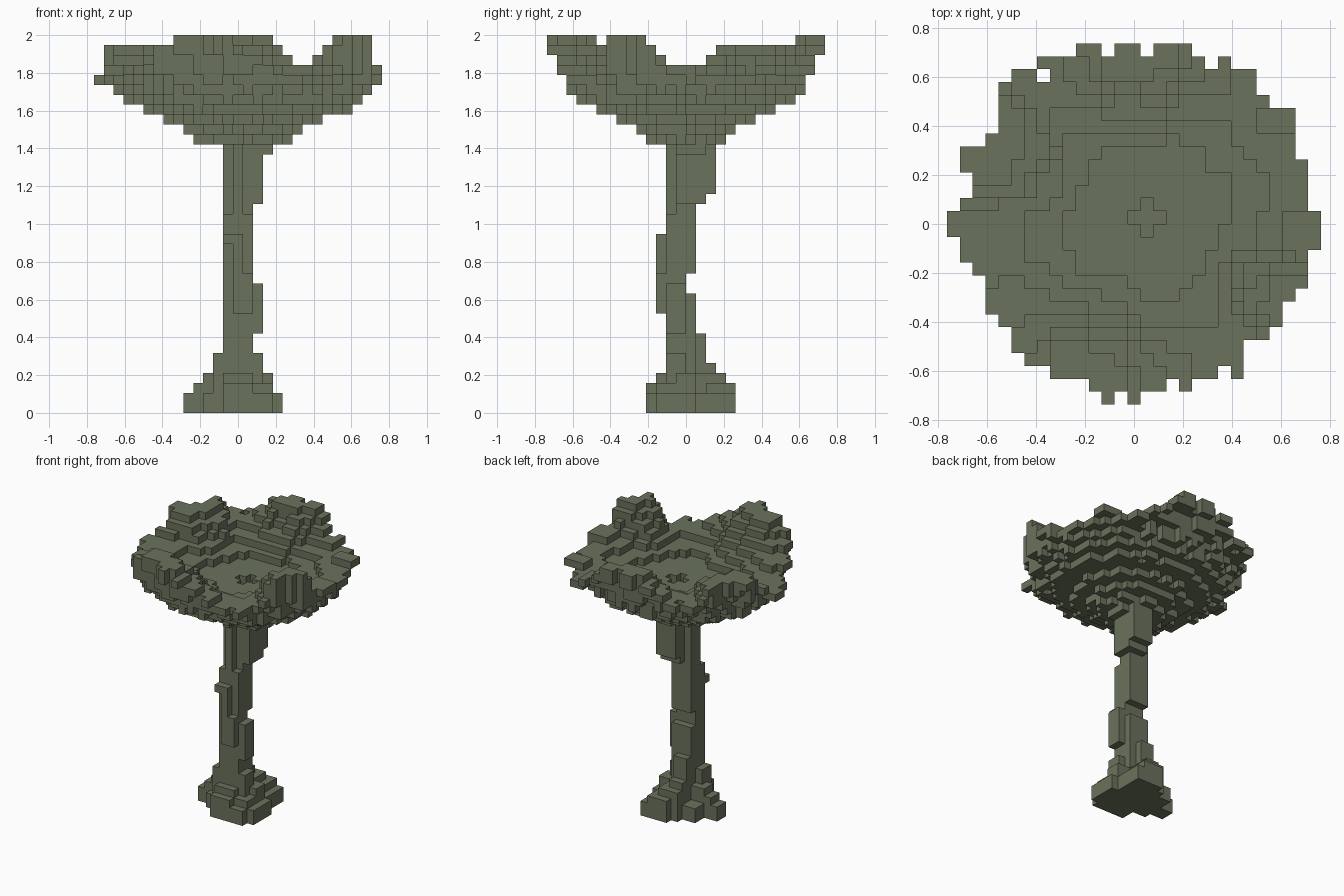
import bpy, bmesh, math, random
from mathutils import Vector, noise

random.seed(4)
U = 2 / 38                      # edge of one block
NX, NY = 29, 28                 # blocks across and deep

cube = bpy.data.objects.get("Cube")
if cube:
    bpy.data.objects.remove(cube, do_unlink=True)

mat = bpy.data.materials.new("moss green")
mat.use_nodes = True
colour = (0.147, 0.168, 0.107, 1)
mat.diffuse_color = colour
bsdf = mat.node_tree.nodes["Principled BSDF"]
bsdf.inputs["Base Color"].default_value = colour
bsdf.inputs["Roughness"].default_value = 0.9

# The four corners of the face pointing along each axis direction
SIDES = []
for axis in range(3):
    for sign in (0, 1):
        ring = [(0, 0), (1, 0), (1, 1), (0, 1)]
        if not sign:
            ring.reverse()
        corners = []
        for a, b in ring:
            c = [0, 0, 0]
            c[axis], c[(axis + 1) % 3], c[(axis + 2) % 3] = sign, a, b
            corners.append(c)
        step = [0, 0, 0]
        step[axis] = 2 * sign - 1
        SIDES.append((step, corners))


def block_object(name, cells, solid):
    """Skin a set of blocks, leaving out faces buried in the solid."""
    bm = bmesh.new()
    verts = {}
    for cell in sorted(cells):
        for step, corners in SIDES:
            if tuple(p + s for p, s in zip(cell, step)) in solid:
                continue
            face = []
            for c in corners:
                k = tuple(p + s for p, s in zip(cell, c))
                if k not in verts:
                    verts[k] = bm.verts.new(((k[0] - NX / 2) * U, (k[1] - NY / 2) * U, k[2] * U))
                face.append(verts[k])
            bm.faces.new(face)
    mesh = bpy.data.meshes.new(name)
    bm.to_mesh(mesh)
    bm.free()
    mesh.materials.append(mat)
    bpy.context.collection.objects.link(bpy.data.objects.new(name, mesh))


def box(x, y, z):
    return {(i, j, k) for i in range(*x) for j in range(*y) for k in range(*z)}


# Canopy outline: first and last column of each row, back to front
LEFT = [10, 7, 5, 4, 4, 4, 4, 3, 1, 1, 2, 2, 1, 0, 0, 1, 1, 2, 3, 3, 3, 4, 5, 5, 6, 8, 11, 12]
RIGHT = [19, 22, 24, 24, 25, 27, 27, 27, 27, 28, 28, 28, 28, 29, 29, 29, 28, 28, 28,
         27, 26, 26, 25, 23, 23, 23, 19, 15]
NOTCHES = {(12, 27), (15, 27), (20, 26), (7, 25), (21, 2), (17, 1), (13, 0)}

# Underside radius of each layer, starting at the lowest
RADII = [0.235, 0.32, 0.42, 0.55, 0.64, 0.69, 0.72, 0.765, 0.785, 2]
LOW = 27

# Rim height in layers by compass angle
RIM = [(0, 35), (8, 34), (28, 34), (36, 35), (50, 34), (62, 35), (70, 36), (76, 38),
       (100, 38), (110, 36), (120, 35), (128, 35), (139, 37), (163, 37), (170, 35),
       (178, 34), (192, 34), (215, 35), (230, 36), (240, 38), (264, 38), (274, 36),
       (286, 35), (300, 34), (316, 34), (326, 38), (341, 38), (350, 35), (360, 35)]


def rim_height(angle):
    for (a, p), (b, q) in zip(RIM, RIM[1:]):
        if a <= angle <= b:
            return p + (q - p) * (angle - a) / (b - a)


canopy = set()
for row in range(NY):
    j = NY - 1 - row
    for i in range(LEFT[row], RIGHT[row]):
        if (i, j) in NOTCHES:
            continue
        x, y = (i + 0.5 - NX / 2) * U, (j + 0.5 - NY / 2) * U
        # ragged stepped underside, thinning towards the rim
        r = math.hypot(x - 0.03, 1.12 * y) + random.uniform(-0.015, 0.06)
        low = LOW + next(n for n, edge in enumerate(RADII) if r <= edge)
        # flat middle rising to an uneven rim
        angle = math.atan2(y, x)
        inner = 0.27 + 0.05 * math.cos(angle) + 0.03 * math.sin(angle)
        reach = math.hypot(x, y) + 0.04 * noise.noise(Vector((x, y, 0)) * 9)
        rise = min(1, max(0, (reach - inner) / 0.34))
        top = round(32 + (rim_height(math.degrees(angle) % 360) - 32) * rise)
        canopy |= box((i, i + 1), (j, j + 1), (min(low, top - 1), top))

# Cross-shaped dimple in the middle
for dx, dy in ((0, 0), (1, 0), (-1, 0), (0, 1), (0, -1)):
    canopy.discard((15 + dx, 14 + dy, 31))

# Trunk: a core with knots and a flared top
trunk = set()
for b in (
    ((13, 16), (12, 14), (0, 20)),
    ((13, 16), (13, 15), (20, 27)),
    ((14, 15), (12, 13), (20, 27)),
    ((13, 16), (14, 15), (0, 12)),
    ((13, 16), (14, 15), (14, 20)),
    ((14, 15), (11, 12), (10, 18)),
    ((15, 16), (11, 12), (10, 14)),
    ((13, 14), (11, 12), (17, 18)),
    ((16, 17), (12, 14), (8, 13)),
    ((14, 17), (13, 16), (21, 27)),
    ((14, 17), (14, 17), (22, 27)),
    ((14, 18), (13, 16), (26, 27)),
):
    trunk |= box(*b)

# Root base: overlapping lobes around the trunk foot
roots = set()
for b in (
    ((9, 13), (13, 15), (0, 2)),
    ((10, 13), (13, 15), (0, 3)),
    ((11, 18), (12, 17), (0, 2)),
    ((13, 16), (10, 13), (0, 3)),
    ((16, 18), (10, 14), (0, 2)),
    ((18, 19), (11, 15), (0, 2)),
    ((16, 18), (11, 13), (0, 3)),
    ((14, 18), (16, 19), (0, 2)),
    ((14, 17), (16, 19), (0, 3)),
    ((11, 18), (13, 15), (0, 4)),
    ((13, 16), (11, 18), (0, 4)),
    ((12, 17), (12, 14), (0, 6)),
    ((13, 15), (12, 17), (0, 5)),
    ((13, 15), (12, 16), (0, 8)),
):
    roots |= box(*b)
roots -= trunk

solid = canopy | trunk | roots
block_object("canopy", canopy, solid)
block_object("trunk", trunk, solid)
block_object("root_base", roots, solid)
